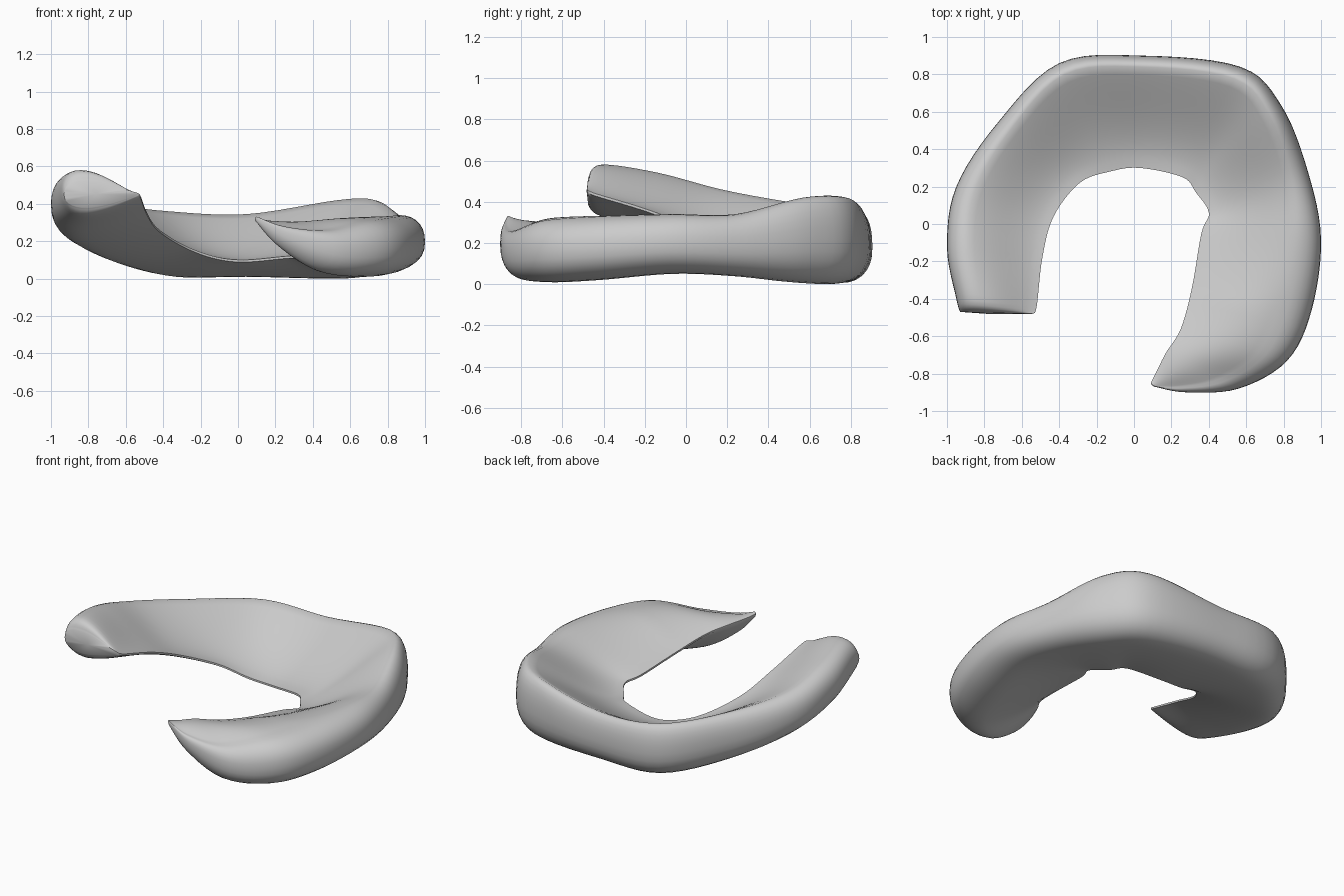
import bpy, bmesh, math

if "Cube" in bpy.data.objects:
    bpy.data.objects.remove(bpy.data.objects["Cube"])

# Stations along the C, from the blunt left end round the back to the pointed right end:
# outer x, y | inner x, y | bottom z, rim z, inner edge z
STATIONS = [
    (-0.93, -0.47, -0.54, -0.48, 0.38, 0.52, 0.46),
    (-0.95, -0.40, -0.52, -0.44, 0.33, 0.58, 0.44),
    (-1.00, -0.12, -0.49, -0.18, 0.26, 0.54, 0.36),
    (-0.95, 0.20, -0.43, 0.04, 0.18, 0.46, 0.27),
    (-0.73, 0.54, -0.29, 0.22, 0.08, 0.40, 0.18),
    (-0.40, 0.86, -0.13, 0.28, 0.01, 0.36, 0.12),
    (0.05, 0.90, 0.03, 0.30, 0.01, 0.345, 0.10),
    (0.57, 0.84, 0.26, 0.25, 0.0, 0.42, 0.12),
    (0.79, 0.63, 0.33, 0.17, 0.01, 0.42, 0.12),
    (0.93, 0.28, 0.40, 0.06, 0.04, 0.34, 0.14),
    (1.00, -0.08, 0.36, -0.05, 0.05, 0.34, 0.16),
    (0.95, -0.46, 0.31, -0.34, 0.02, 0.33, 0.21),
    (0.82, -0.73, 0.25, -0.56, 0.01, 0.31, 0.26),
    (0.56, -0.88, 0.17, -0.69, 0.04, 0.26, 0.295),
    (0.28, -0.90, 0.12, -0.79, 0.17, 0.28, 0.31),
    (0.11, -0.87, 0.09, -0.85, 0.30, 0.33, 0.325),
]
STEPS = 6


def spline(p0, p1, p2, p3, t):
    """Smooth interpolation between two stations."""
    return [0.5 * (2*b + (c - a)*t + (2*a - 5*b + 4*c - d)*t*t
                   + (3*b - a - 3*c + d)*t**3)
            for a, b, c, d in zip(p0, p1, p2, p3)]


def section(st):
    """Wedge section: rounded outer wall, top hollow at the back and domed in front."""
    ox, oy, ix, iy, zb, zt, zi = st
    f = min(1, max(0, (0.9 - oy) / 1.4))       # 0 at the back, 1 at the front
    r_top, r_low = 0.1 + 0.17 * f, 0.25 + 0.07 * f
    mid, half = (zb + zt) / 2, (zt - zb) / 2
    pts = []
    for k in range(15):
        a = -math.pi / 2 + math.pi * k / 14
        c, s = max(0, math.cos(a)), math.sin(a)
        r = r_low if s < 0 else r_top
        pts.append((r * (1 - c ** 0.9),
                    mid + half * math.copysign(abs(s) ** 0.85, s)))
    for k in range(1, 13):
        t = k / 12
        w = 0.3 + 0.3 * f
        drop = w * t * t * (3 - 2*t) + (1 - w) * (1 - (1 - t) ** (1.6 - 0.5 * f))
        bulge = 0.1 * (zt - zb) * f ** 4 * math.sin(math.pi * t)
        pts.append((r_top + (1 - r_top) * t, zt + (zi - zt) * drop + bulge))
    low = max(zb, zi - 0.012)
    for k in range(10):
        t = k / 10
        pts.append((1 - (1 - r_low) * t, zb + (low - zb) * (1 - t) ** 1.5))
    return [(ox + (ix - ox) * s, oy + (iy - oy) * s, z) for s, z in pts]


# Interpolate the stations
path = []
n = len(STATIONS)
for i in range(n - 1):
    quad = [STATIONS[min(max(i + d, 0), n - 1)] for d in (-1, 0, 1, 2)]
    path += [spline(*quad, j / STEPS) for j in range(STEPS)]
path.append(STATIONS[-1])

# Loft the sections into one closed skin
bm = bmesh.new()
rings = [[bm.verts.new(p) for p in section(st)] for st in path]
for a, b in zip(rings, rings[1:]):
    m = len(a)
    for k in range(m):
        bm.faces.new((a[k], a[(k + 1) % m], b[(k + 1) % m], b[k]))

# Close the ends with slightly domed fans
for ring, nxt in ((rings[0], rings[1]), (rings[-1], rings[-2])):
    centre = sum((v.co for v in ring), ring[0].co * 0) / len(ring)
    inner = sum((v.co for v in nxt), ring[0].co * 0) / len(nxt)
    tip = bm.verts.new(centre + (centre - inner).normalized() * 0.008)
    for k in range(len(ring)):
        bm.faces.new((ring[k], ring[(k + 1) % len(ring)], tip))
bmesh.ops.recalc_face_normals(bm, faces=bm.faces)

mesh = bpy.data.meshes.new("cartilage_ring")
bm.to_mesh(mesh)
bm.free()
ring_obj = bpy.data.objects.new("cartilage_ring", mesh)
bpy.context.collection.objects.link(ring_obj)

# Smooth shading with the thin inner edge kept crisp
bpy.context.view_layer.objects.active = ring_obj
ring_obj.select_set(True)
bpy.ops.object.shade_smooth_by_angle(angle=math.radians(60))
